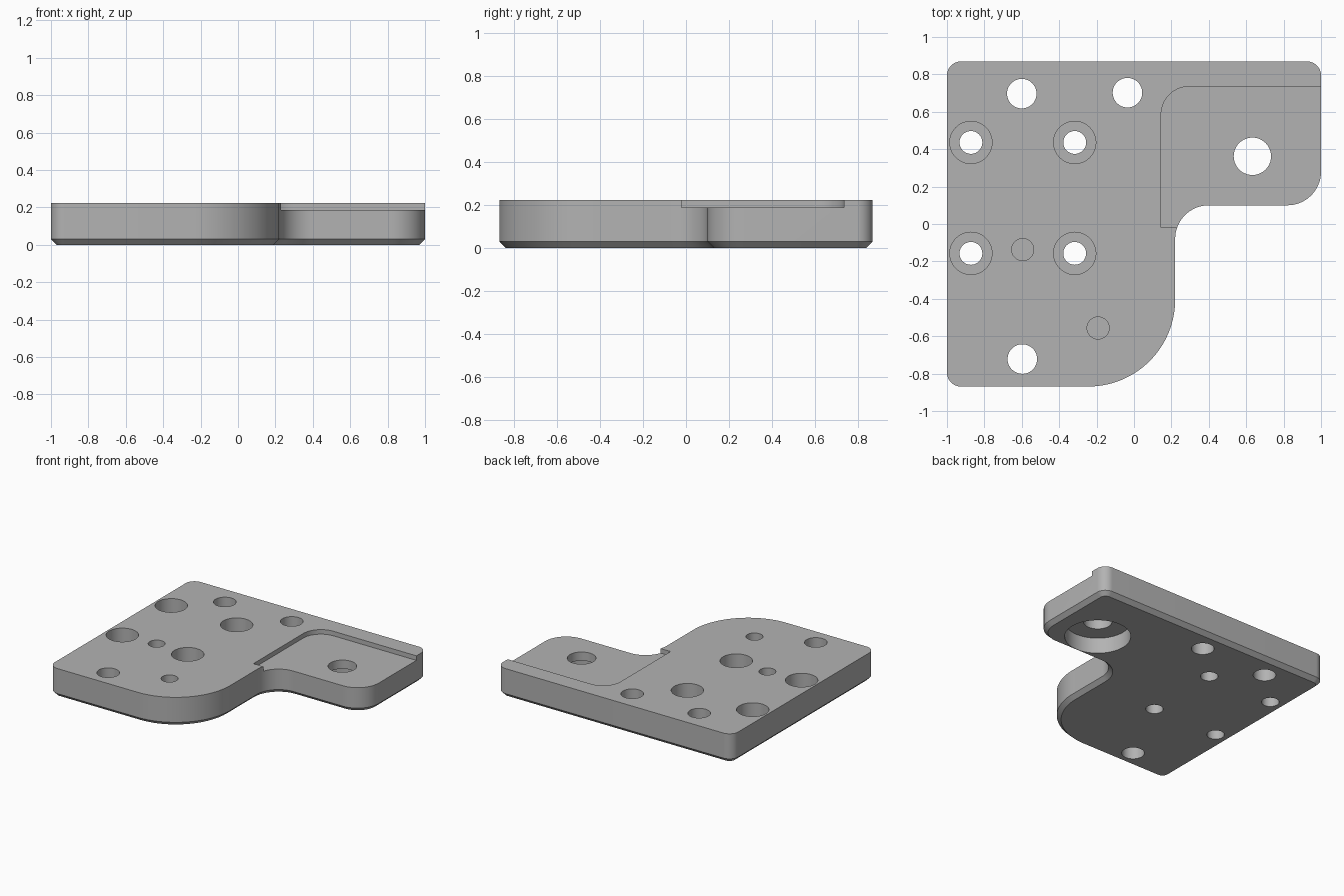
import bpy
import bmesh
from math import pi, cos, sin

cube = bpy.data.objects.get("Cube")
if cube:
    bpy.data.objects.remove(cube, do_unlink=True)

TOP, CHAMFER, BACK, SIDE = 0.222, 0.03, 0.869, 1.0

metal = bpy.data.materials.new("plain_grey")
metal.use_nodes = True
grey = (0.45, 0.45, 0.45, 1)
metal.diffuse_color = grey
metal.node_tree.nodes["Principled BSDF"].inputs["Base Color"].default_value = grey


def arc(cx, cy, r, start, end, steps=16):
    """Points along an arc, angles in quarter turns."""
    return [(cx + r * cos((start + (end - start) * i / steps) * pi / 2),
             cy + r * sin((start + (end - start) * i / steps) * pi / 2))
            for i in range(steps + 1)]


def loft(name, layers):
    """Closed solid through (outline, z) layers, bottom to top."""
    bm = bmesh.new()
    rings = [[bm.verts.new((x, y, z)) for x, y in pts] for pts, z in layers]
    n = len(rings[0])
    for low, high in zip(rings, rings[1:]):
        for i in range(n):
            j = (i + 1) % n
            bm.faces.new((low[i], low[j], high[j], high[i]))
    bm.faces.new(rings[0][::-1])
    bm.faces.new(rings[-1])
    bmesh.ops.recalc_face_normals(bm, faces=bm.faces)
    mesh = bpy.data.meshes.new(name)
    bm.to_mesh(mesh)
    bm.free()
    mesh.materials.append(metal)
    obj = bpy.data.objects.new(name, mesh)
    bpy.context.collection.objects.link(obj)
    return obj


def outline(d=0.0):
    """Plate outline, shrunk inward by d, counter-clockwise."""
    r, big, mid = 0.075, 0.465, 0.18
    return (arc(-SIDE + r, -BACK + r, r - d, 2, 3)
            + arc(0.22 - big, -BACK + big, big - d, 3, 4, 32)
            + arc(0.22 + mid, 0.10 - mid, mid + d, 2, 1)
            + arc(SIDE - mid, 0.10 + mid, mid - d, 3, 4)
            + arc(SIDE - r, BACK - r, r - d, 0, 1)
            + arc(-SIDE + r, BACK - r, r - d, 1, 2))


# Plate with a chamfered lower edge
plate = loft("mounting_plate", [(outline(CHAMFER), 0), (outline(), CHAMFER), (outline(), TOP)])


def cut(cutter):
    cutter.hide_render = True
    mod = plate.modifiers.new("cut", "BOOLEAN")
    mod.operation = "DIFFERENCE"
    mod.solver = "EXACT"
    mod.object = cutter
    bpy.ops.object.select_all(action="DESELECT")
    bpy.context.view_layer.objects.active = plate
    plate.select_set(True)
    bpy.ops.object.modifier_apply(modifier=mod.name)
    bpy.data.objects.remove(cutter, do_unlink=True)


def drill(x, y, r, low=-0.1, high=0.4):
    circle = arc(x, y, r, 0, 4, 48)[:-1]
    cut(loft("drill", [(circle, low), (circle, high)]))


# Shallow recess, open toward the arm's end
recess = [(0.145, -0.02), (1.2, -0.02), (1.2, 0.735)] + arc(0.295, 0.585, 0.15, 1, 2)
cut(loft("recess", [(recess, 0.187), (recess, 0.4)]))

# Plain through holes
for x, y in ((-0.6, 0.697), (-0.035, 0.702), (-0.597, -0.722)):
    drill(x, y, 0.079)

# Counterbored screw holes
for x in (-0.872, -0.317):
    for y in (0.436, -0.157):
        drill(x, y, 0.061)
        drill(x, y, 0.113, low=0.08)

# Blind pin holes
for x, y in ((-0.595, -0.137), (-0.192, -0.556)):
    drill(x, y, 0.059, low=0.08)

# Arm hole with a wide counterbore from below
drill(0.633, 0.362, 0.1)
drill(0.633, 0.362, 0.23, high=0.12)

bpy.ops.object.shade_smooth_by_angle(angle=pi / 6)
